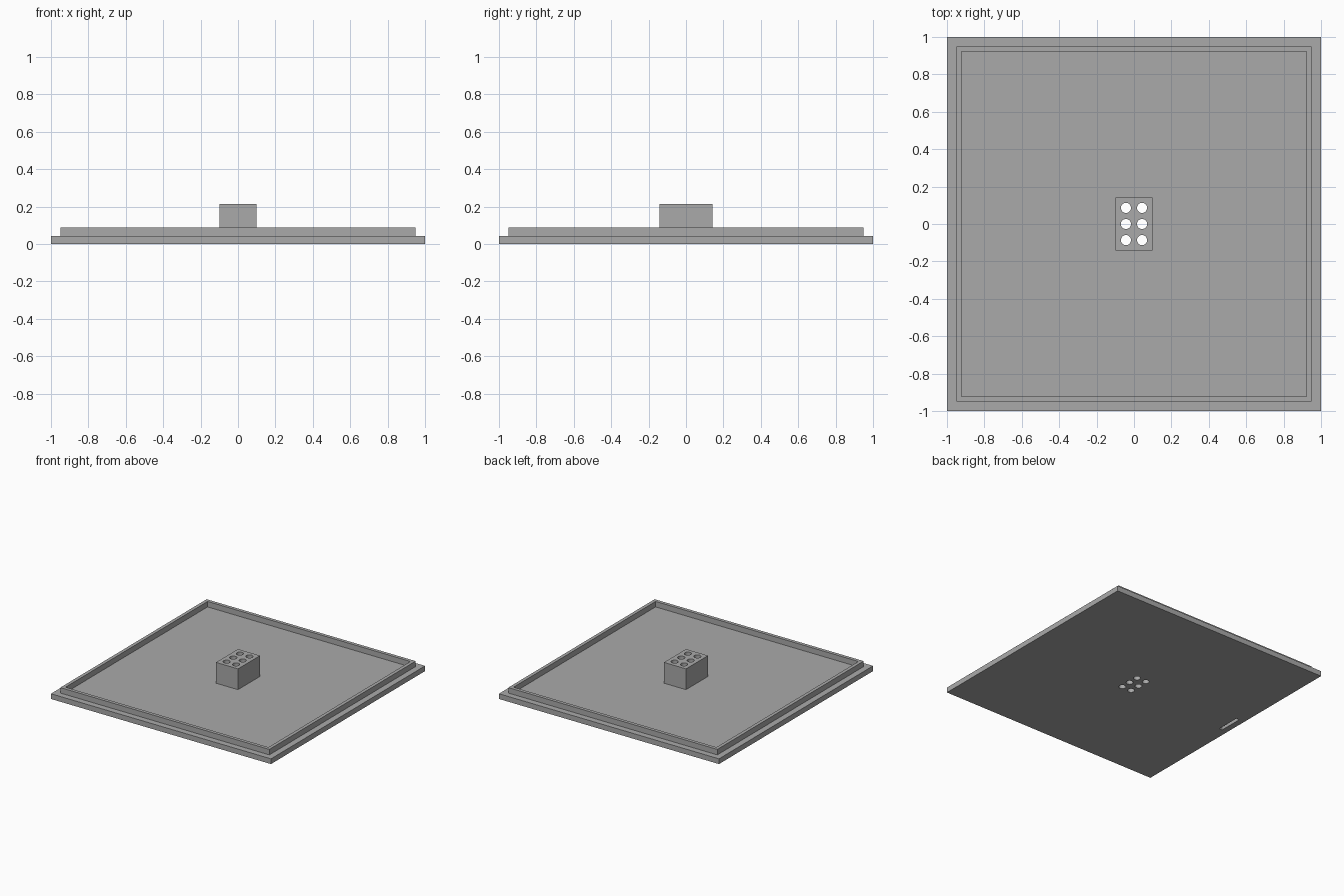
import bpy
import bmesh
from mathutils import Matrix, Vector

cube = bpy.data.objects.get("Cube")
if cube:
    bpy.data.objects.remove(cube, do_unlink=True)

PLATE_TOP, RIM_TOP, BLOCK_TOP = 0.043, 0.088, 0.214
RIM_OUT, RIM_IN = 0.95, 0.922
HOLE_RADIUS, HOLE_PITCH = 0.027, 0.086

grey = bpy.data.materials.new("light grey")
grey.use_nodes = True
colour = (0.4, 0.4, 0.4, 1)
grey.diffuse_color = colour
grey.node_tree.nodes["Principled BSDF"].inputs["Base Color"].default_value = colour


def add_box(bm, low, high):
    low, high = Vector(low), Vector(high)
    place = Matrix.Translation((low + high) / 2) @ Matrix.Diagonal((*(high - low), 1))
    bmesh.ops.create_cube(bm, size=1, matrix=place)


def finish(name, bm):
    mesh = bpy.data.meshes.new(name)
    bm.to_mesh(mesh)
    bm.free()
    mesh.materials.append(grey)
    obj = bpy.data.objects.new(name, mesh)
    bpy.context.collection.objects.link(obj)
    return obj


def box(name, low, high):
    bm = bmesh.new()
    add_box(bm, low, high)
    return finish(name, bm)


def cut(obj, cutter):
    mod = obj.modifiers.new(cutter.name, "BOOLEAN")
    mod.operation = "DIFFERENCE"
    mod.solver = "EXACT"
    mod.object = cutter
    cutter.hide_render = True
    cutter.hide_set(True)


# Square base plate and the central block
base_plate = box("base_plate", (-1, -1, 0), (1, 1, PLATE_TOP))
block = box("center_block", (-0.1, -0.143, PLATE_TOP), (0.1, 0.143, BLOCK_TOP))

# Raised rim: four mitred sides around the plate
bm = bmesh.new()
rings = []
for half, z in ((RIM_OUT, PLATE_TOP), (RIM_OUT, RIM_TOP), (RIM_IN, RIM_TOP), (RIM_IN, PLATE_TOP)):
    rings.append([bm.verts.new((sx * half, sy * half, z))
                  for sx, sy in ((-1, -1), (1, -1), (1, 1), (-1, 1))])
for r in range(4):
    a, b = rings[r], rings[(r + 1) % 4]
    for i in range(4):
        j = (i + 1) % 4
        bm.faces.new((a[i], a[j], b[j], b[i]))
bmesh.ops.recalc_face_normals(bm, faces=bm.faces)
finish("rim", bm)

# Six round holes running through block and plate
bm = bmesh.new()
for x in (-0.5, 0.5):
    for y in (-1, 0, 1):
        bmesh.ops.create_cone(
            bm, cap_ends=True, segments=32, radius1=HOLE_RADIUS, radius2=HOLE_RADIUS,
            depth=1, matrix=Matrix.Translation((x * HOLE_PITCH, y * HOLE_PITCH, 0)))
holes = finish("hole_cutter", bm)
cut(block, holes)
cut(base_plate, holes)

# Shallow slot in the underside near the right edge
slot = box("slot_cutter", (-0.95, -0.1, -0.1), (-0.922, 0.1, 0.025))
cut(base_plate, slot)

# Smooth hole walls, sharp edges elsewhere
for obj in (block, base_plate):
    bpy.ops.object.select_all(action="DESELECT")
    obj.select_set(True)
    bpy.context.view_layer.objects.active = obj
    for mod in list(obj.modifiers):
        bpy.ops.object.modifier_apply(modifier=mod.name)
    bpy.ops.object.shade_smooth_by_angle()
for cutter in (holes, slot):
    bpy.data.objects.remove(cutter, do_unlink=True)
